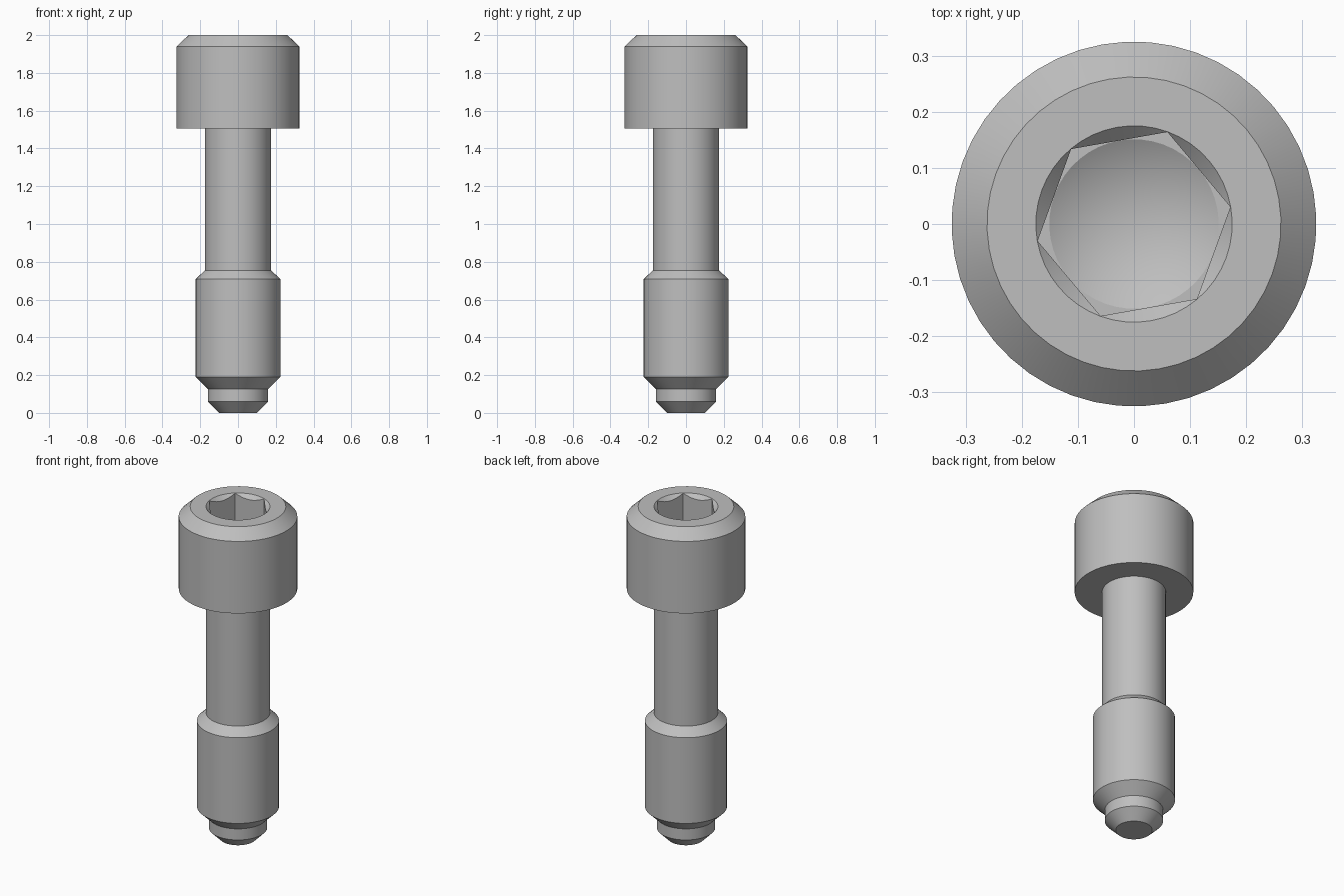
import bpy, bmesh
from math import cos, sin, pi, radians

cube = bpy.data.objects.get("Cube")
if cube:
    bpy.data.objects.remove(cube, do_unlink=True)

SEGMENTS = 48
TURN = radians(10)      # rotation of the hexagon socket
FLAT = 0.151            # socket centre to flat
RIM = 0.175             # countersink radius
TOP = 2.0
SOCKET_FLOOR = 1.74

steel = bpy.data.materials.new("steel grey")
steel.use_nodes = True
colour = (0.52, 0.52, 0.52, 1)
steel.diffuse_color = colour
steel.node_tree.nodes["Principled BSDF"].inputs["Base Color"].default_value = colour


def circle(radius, z):
    return [(radius, z)] * SEGMENTS


def hexagon(height):
    """Hexagonal ring; height gives z from the radius."""
    ring = []
    for i in range(SEGMENTS):
        a = (2 * pi * i / SEGMENTS) % (pi / 3) - pi / 6
        r = FLAT / cos(a)
        ring.append((r, height(r)))
    return ring


def lathe(name, rings):
    """Bridge successive rings, cap open ends and shade by angle."""
    bm = bmesh.new()
    rows = []
    for ring in rings:
        rows.append([bm.verts.new((r * cos(TURN + 2 * pi * i / SEGMENTS),
                                   r * sin(TURN + 2 * pi * i / SEGMENTS), z))
                     for i, (r, z) in enumerate(ring)])
    for low, high in zip(rows, rows[1:]):
        for i in range(SEGMENTS):
            j = (i + 1) % SEGMENTS
            bm.faces.new((low[i], low[j], high[j], high[i]))
    bm.faces.new(rows[0][::-1])
    bmesh.ops.remove_doubles(bm, verts=bm.verts, dist=0.0002)
    bmesh.ops.recalc_face_normals(bm, faces=bm.faces)
    mesh = bpy.data.meshes.new(name)
    bm.to_mesh(mesh)
    bm.free()
    mesh.materials.append(steel)
    obj = bpy.data.objects.new(name, mesh)
    bpy.context.collection.objects.link(obj)
    bpy.ops.object.select_all(action="DESELECT")
    obj.select_set(True)
    bpy.context.view_layer.objects.active = obj
    bpy.ops.object.shade_smooth_by_angle(angle=radians(25))
    return obj


# Pilot tip, threaded section, shank and chamfered head
outside = [(0.10, 0), (0.16, 0.06), (0.16, 0.127), (0.225, 0.19),
           (0.225, 0.708), (0.175, 0.755), (0.175, 1.505),
           (0.325, 1.505), (0.325, 1.94), (0.262, TOP)]
rings = [circle(r, z) for r, z in outside]

# Countersunk hexagon socket with a conical drilled floor
rings += [circle(RIM, TOP),
          hexagon(lambda r: TOP - (RIM - r)),
          hexagon(lambda r: SOCKET_FLOOR),
          circle(FLAT, SOCKET_FLOOR),
          circle(0, SOCKET_FLOOR - 0.087)]

lathe("socket_head_screw", rings)
